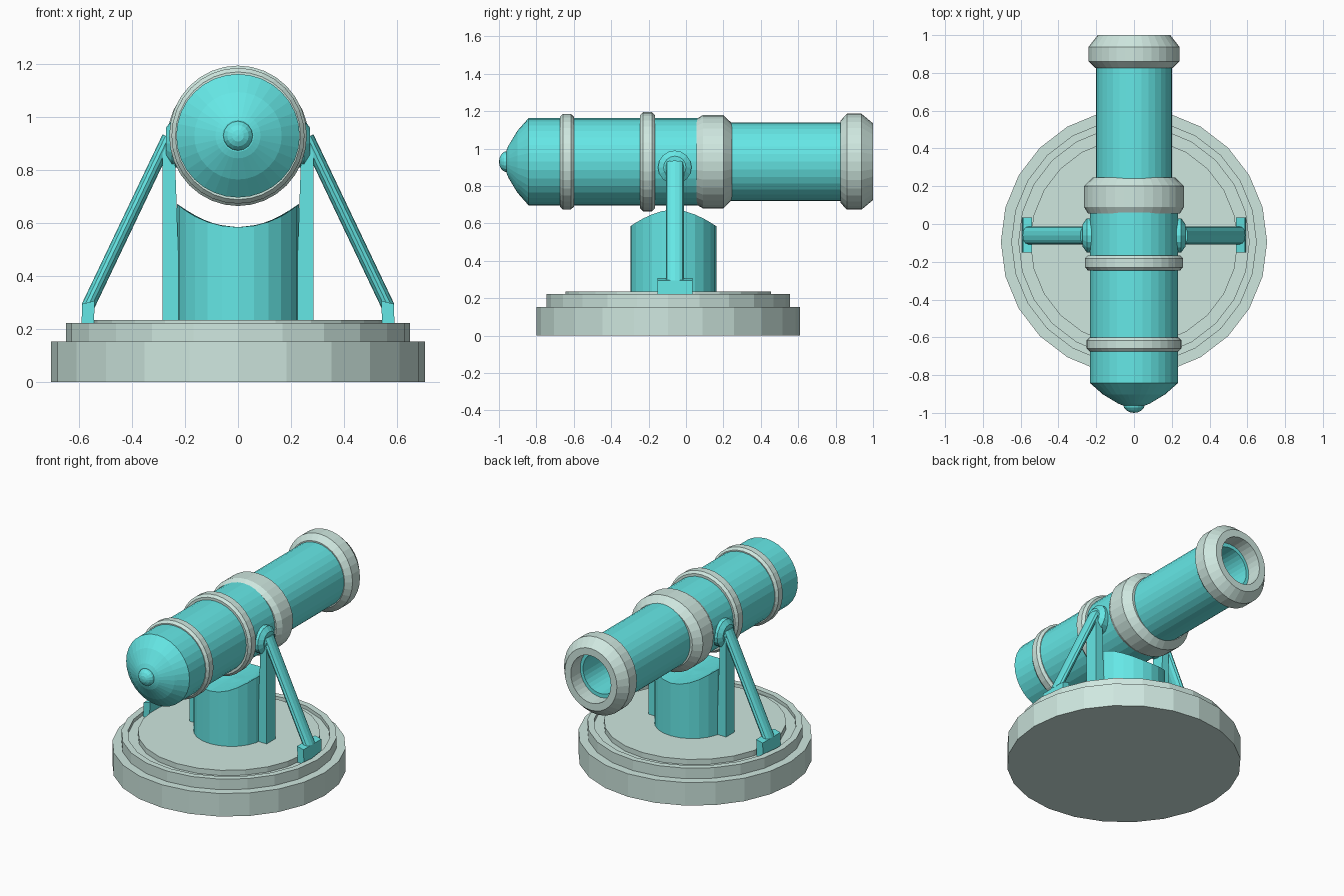
import bpy, bmesh, math
from mathutils import Matrix, Vector

if "Cube" in bpy.data.objects:
    bpy.data.objects.remove(bpy.data.objects["Cube"])

def material(name, rgb):
    m = bpy.data.materials.new(name)
    m.diffuse_color = (*rgb, 1)
    m.use_nodes = True
    m.node_tree.nodes["Principled BSDF"].inputs["Base Color"].default_value = m.diffuse_color
    return m

TEAL = material("teal", (0.13, 0.80, 0.79))
PALE = material("pale_green", (0.62, 0.80, 0.74))
AXIS_Z = 0.93   # height of the barrel axis
MID_Y = -0.06   # centre of the mount

def finish(bm, name, mat):
    bmesh.ops.recalc_face_normals(bm, faces=bm.faces)
    me = bpy.data.meshes.new(name)
    bm.to_mesh(me)
    bm.free()
    me.materials.append(mat)
    ob = bpy.data.objects.new(name, me)
    bpy.context.collection.objects.link(ob)
    return ob

def lathe(name, profile, mat, sides, matrix, closed=False, shape=None):
    """Spin (radius, height) points around local z; radius 0 makes a pole."""
    bm = bmesh.new()
    rings = []
    for r, h in profile:
        if r == 0:
            rings.append([bm.verts.new((0, 0, h))] * sides)
        else:
            rings.append([bm.verts.new((r * math.cos(2 * math.pi * i / sides),
                                        r * math.sin(2 * math.pi * i / sides), h))
                          for i in range(sides)])
    pairs = list(zip(rings, rings[1:]))
    if closed:
        pairs.append((rings[-1], rings[0]))
    for a, b in pairs:
        for i in range(sides):
            j = (i + 1) % sides
            loop = list(dict.fromkeys((a[i], a[j], b[j], b[i])))
            bm.faces.new(loop)
    if shape:
        for v in bm.verts:
            shape(v)
    bm.transform(matrix)
    return finish(bm, name, mat)

def along_y(sx=1, sz=1):
    # local z becomes +y, with separate width and height scale
    return Matrix(((sx, 0, 0, 0), (0, 0, 1, 0), (0, -sz, 0, AXIS_Z), (0, 0, 0, 1)))

def box(name, lo, hi, mat, taper=None):
    bm = bmesh.new()
    bmesh.ops.create_cube(bm, size=1)
    for v in bm.verts:
        v.co = Vector([l + (c + 0.5) * (h - l) for l, h, c in zip(lo, hi, v.co)])
        if taper:
            taper(v)
    return finish(bm, name, mat)

# Stepped round base with a shallow groove around the top disc
lathe("base", [(0, 0), (0.705, 0), (0.705, 0.153), (0.65, 0.153), (0.65, 0.223),
               (0.61, 0.223), (0.61, 0.20), (0.55, 0.20), (0.55, 0.235), (0, 0.235)],
      PALE, 24, Matrix.Translation((0, -0.095, 0)))

# Pedestal with a saddle scooped out under the barrel
def saddle(v):
    if v.co.z > 0.5:
        v.co.z = AXIS_Z - math.sqrt(max(0.345 ** 2 - v.co.x ** 2, 0))
lathe("pedestal", [(0, 0.2), (0.23, 0.2), (0.23, 0.6), (0.15, 0.6), (0.08, 0.6), (0, 0.6)],
      TEAL, 24, Matrix.Translation((0, -0.068, 0)), shape=saddle)

# Barrel: rear dome, breech tube, thinner front tube and stepped bore
lathe("barrel_breech", [(0, -0.96), (0.06, -0.96), (0.085, -0.95), (0.165, -0.902),
                        (0.233, -0.842), (0.233, 0.10), (0, 0.10)], TEAL, 32, along_y())
lathe("barrel_front", [(0.206, 0.08), (0.206, 0.90), (0.13, 0.90), (0.13, 0.3), (0, 0.3)],
      TEAL, 32, along_y(0.98, 1.02))

# Rear knob
lathe("rear_knob", [(0, -1.0)] + [(0.057 * math.sin(a), -0.955 - 0.045 * math.cos(a))
      for a in [math.pi * k / 8 for k in range(1, 8)]] + [(0, -0.91)], TEAL, 16, along_y())

# Pale reinforcing bands: name, start, end, radius, chamfer, width and height scale
for name, y0, y1, r, c, sx, sz in (("rear_band", -0.674, -0.60, 0.256, 0.016, 0.98, 1),
                                   ("middle_band", -0.245, -0.166, 0.265, 0.016, 0.98, 1)):
    lathe(name, [(0.22, y0), (r - 0.015, y0), (r, y0 + c), (r, y1 - c), (r - 0.015, y1),
                 (0.22, y1)], PALE, 32, along_y(sx, sz), closed=True)
lathe("shoulder_ring", [(0.19, 0.055), (0.236, 0.055), (0.257, 0.09), (0.257, 0.20),
                        (0.212, 0.245), (0.19, 0.245)], PALE, 32, along_y(1.03, 0.97), closed=True)
lathe("muzzle_ring", [(0.19, 0.826), (0.212, 0.826), (0.248, 0.86), (0.248, 0.938),
                      (0.198, 1.0), (0.152, 1.0), (0.152, 0.89), (0.19, 0.89)],
      PALE, 32, along_y(0.97, 1.035), closed=True)

# Side mounts, mirrored left and right
for s, side in ((1, "right"), (-1, "left")):
    # pivot disc on the barrel
    lathe(side + "_pivot", [(0, 0.18), (0.09, 0.18), (0.09, 0.25), (0.06, 0.272), (0, 0.272)], TEAL, 16,
          Matrix.Translation((0, MID_Y, 0.90)) @ Matrix.Rotation(s * math.pi / 2, 4, 'Y'))

    # upright post beside the pedestal, inner edge leaning away from the barrel
    def lean(v):
        if v.co.z > 0.5 and abs(v.co.x) < 0.25:
            v.co.x = s * 0.24
    xs = sorted((s * 0.215, s * 0.285))
    box(side + "_post", (xs[0], MID_Y - 0.045, 0.2), (xs[1], MID_Y + 0.045, 0.905), TEAL, lean)

    # slanted strut, an oval rod from pivot to foot
    top, low = Vector((s * 0.262, MID_Y, 0.925)), Vector((s * 0.567, MID_Y, 0.285))
    d = top - low
    tilt = d.to_track_quat('Z', 'Y').to_matrix().to_4x4()
    bx = Vector((d.z, 0, -d.x)).normalized()
    frame = Matrix((bx, (0, 1, 0), d.normalized())).transposed().to_4x4()
    lathe(side + "_strut", [(0, 0), (1, 0), (1, d.length), (0, d.length)], TEAL, 12,
          Matrix.Translation(low) @ frame @ Matrix.Diagonal((0.025, 0.048, 1, 1)))

    # foot block with a sloping top
    def slope(v):
        if v.co.z > 0.25:
            v.co.x -= s * 0.004
            v.co.z += 0.012 if abs(v.co.x) < 0.56 else 0
    xs = sorted((s * 0.545, s * 0.592))
    box(side + "_foot", (xs[0], MID_Y - 0.092, 0.19), (xs[1], MID_Y + 0.095, 0.295), TEAL, slope)
